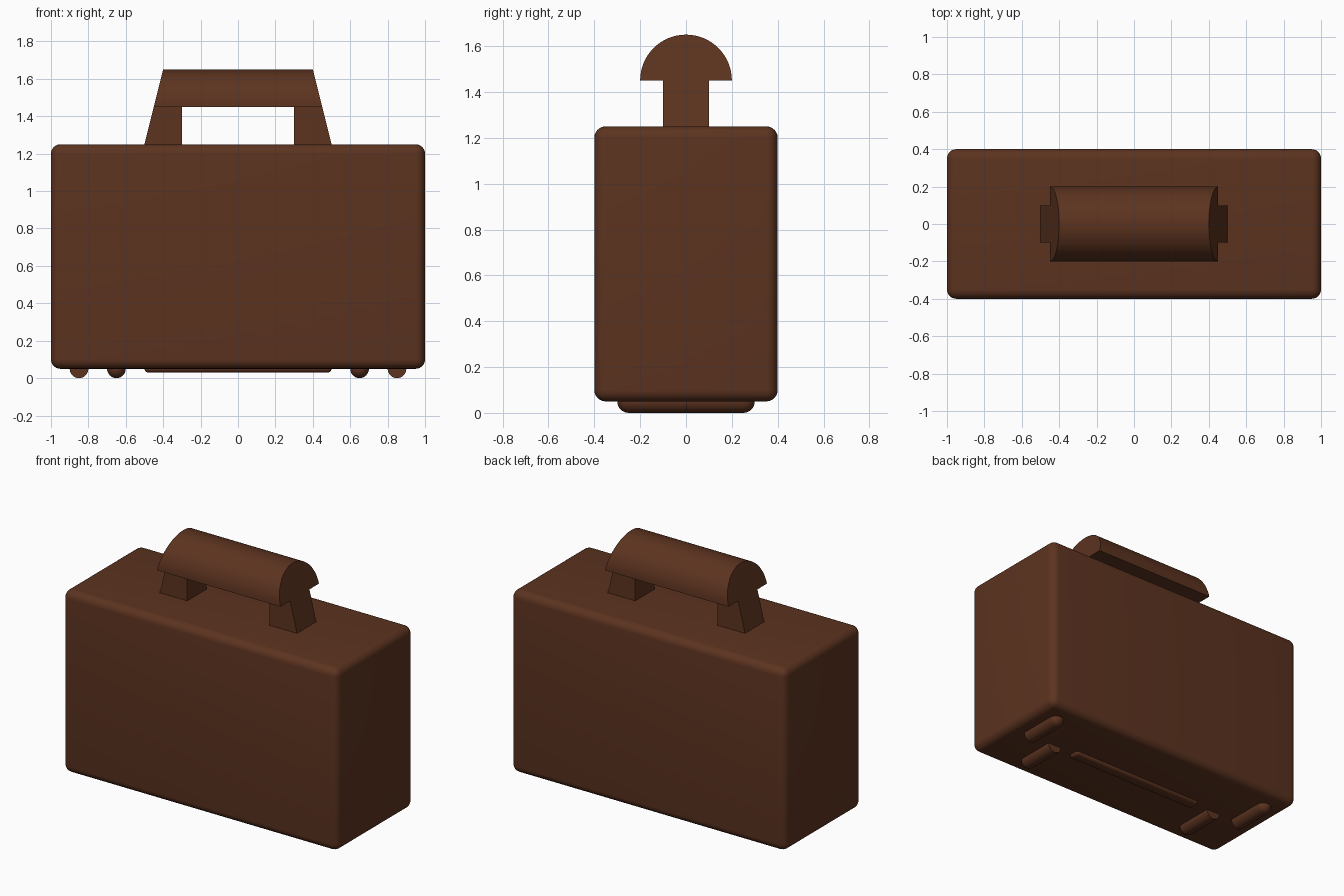
import bpy, bmesh, math
from mathutils import Matrix

if "Cube" in bpy.data.objects:
    bpy.data.objects.remove(bpy.data.objects["Cube"])

leather = bpy.data.materials.new("brown_leather")
leather.diffuse_color = (0.107, 0.033, 0.014, 1)
leather.use_nodes = True
leather.node_tree.nodes["Principled BSDF"].inputs["Base Color"].default_value = leather.diffuse_color


def finish(name, bm, mirror=False):
    bmesh.ops.remove_doubles(bm, verts=bm.verts, dist=1e-5)
    bmesh.ops.recalc_face_normals(bm, faces=bm.faces)
    me = bpy.data.meshes.new(name)
    bm.to_mesh(me)
    bm.free()
    ob = bpy.data.objects.new(name, me)
    bpy.context.collection.objects.link(ob)
    me.materials.append(leather)
    if mirror:
        ob.modifiers.new("mirror_x", 'MIRROR')
    bpy.ops.object.select_all(action='DESELECT')
    ob.select_set(True)
    bpy.context.view_layer.objects.active = ob
    bpy.ops.object.shade_smooth_by_angle(angle=math.radians(35))
    return ob


def rounded_box(name, size, centre, radius, segments):
    bm = bmesh.new()
    bmesh.ops.create_cube(bm, size=1, matrix=Matrix.Translation(centre) @ Matrix.Diagonal((*size, 1)))
    bmesh.ops.bevel(bm, geom=bm.edges[:], offset=radius, segments=segments,
                    profile=0.5, affect='EDGES')
    return finish(name, bm)


def bridge(bm, a, b):
    """Solid between two matching outlines."""
    va, vb = [bm.verts.new(p) for p in a], [bm.verts.new(p) for p in b]
    bm.faces.new(va)
    bm.faces.new(vb[::-1])
    for i in range(len(a)):
        j = (i + 1) % len(a)
        bm.faces.new((va[i], vb[i], vb[j], va[j]))


def foot(name, x, direction):
    """Bar with a flat inner end at y = 0 and a domed outer end, mirrored in x."""
    r, length = 0.05, 0.3
    profile = [(0, 0), (r, 0)]
    for i in range(9):
        a = math.pi / 2 * i / 8
        profile.append((r * math.cos(a), length - r + r * math.sin(a)))
    bm = bmesh.new()
    vs = [bm.verts.new((x + p, direction * y, 0.05)) for p, y in profile]
    es = [bm.edges.new(pair) for pair in zip(vs, vs[1:])]
    bmesh.ops.spin(bm, geom=vs + es, cent=(x, 0, 0.05), axis=(0, 1, 0),
                   angle=2 * math.pi, steps=32)
    finish(name, bm, mirror=True)


# Case body
rounded_box("case_body", (2, 0.8, 1.2), (0, 0, 0.65), 0.05, 6)

# Handle legs, slanted on the outside
bm = bmesh.new()
leg = [(0.3, 1.25), (0.5, 1.25), (0.45, 1.45), (0.3, 1.45)]
bridge(bm, [(x, -0.1, z) for x, z in leg], [(x, 0.1, z) for x, z in leg])
finish("handle_legs", bm, mirror=True)

# Half-round grip whose ends continue the slant of the legs
bm = bmesh.new()
arc = [(0.2 * math.cos(math.pi * i / 32), 0.2 * math.sin(math.pi * i / 32)) for i in range(33)]
bridge(bm, *[[(s * (0.45 - h / 4), y, 1.45 + h) for y, h in arc] for s in (-1, 1)])
finish("handle_grip", bm)

# Feet under the case, and the rail between them
foot("inner_feet", 0.65, -1)
foot("outer_feet", 0.85, 1)
rounded_box("bottom_rail", (1, 0.08, 0.04), (0, 0, 0.05), 0.0195, 5)
